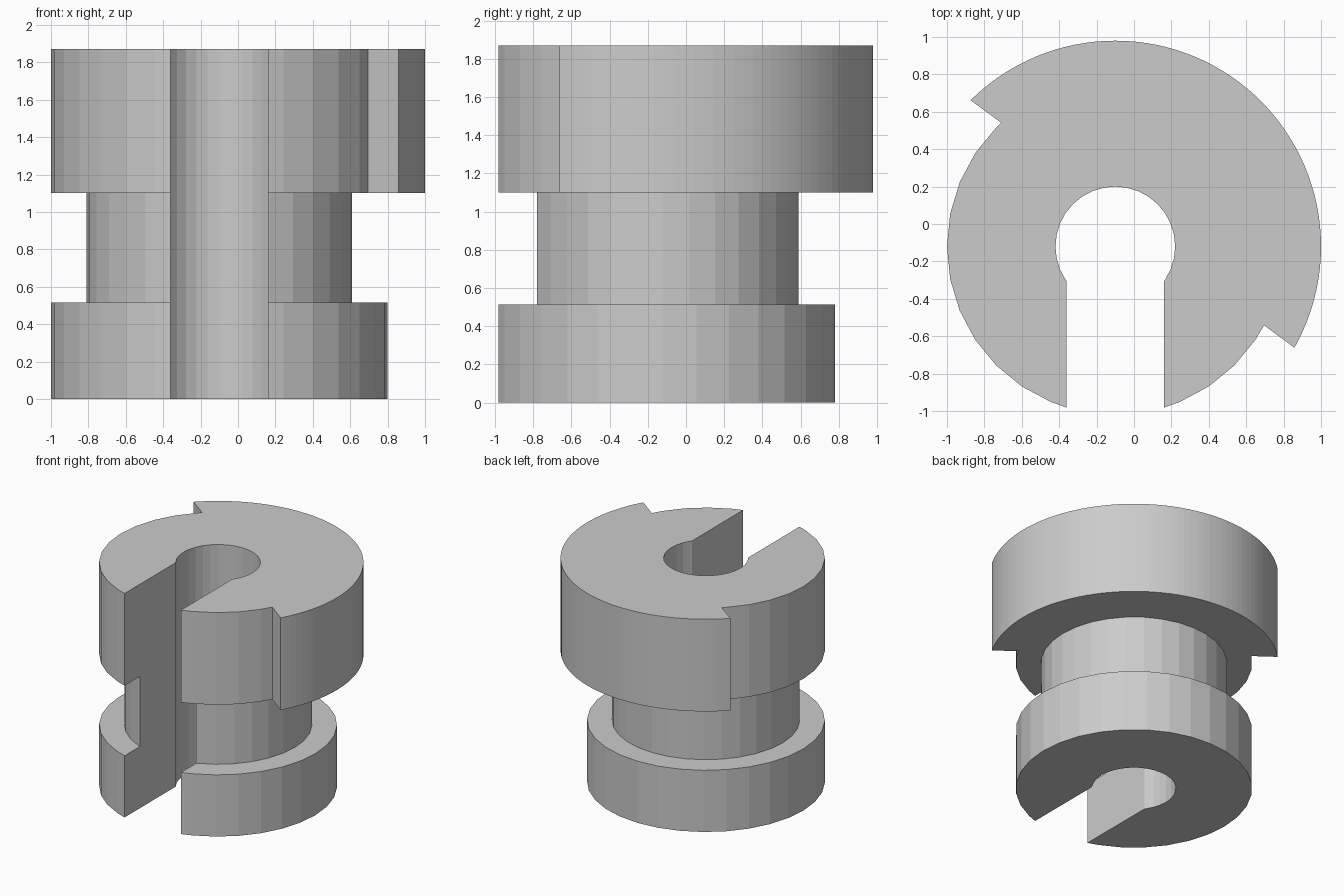
import bpy, bmesh
from math import asin, ceil, cos, degrees, radians, sin

if "Cube" in bpy.data.objects:
    bpy.data.objects.remove(bpy.data.objects["Cube"])

CX, CY = -0.1, -0.12          # shared axis of all round parts
SLOT = 0.26                   # half width of the front slot
Z0, Z1, Z2, Z3 = 0.0, 0.515, 1.1, 1.87


def arc(r, a0, a1, sides):
    """Points from a0 to a1 degrees, snapped to a regular polygon in between."""
    step = 360 / sides
    angles = [a0]
    k = ceil((a0 + 0.3) / step)
    while k * step < a1 - 0.3:
        angles.append(k * step)
        k += 1
    angles.append(a1)
    return [(CX + r * cos(radians(a)), CY + r * sin(radians(a))) for a in angles]


def slot_ends(r):
    d = degrees(asin(SLOT / r))
    return -90 + d, 270 - d


bm = bmesh.new()


def ring(points, z):
    return [bm.verts.new((x, y, z)) for x, y in points]


def wall(lower, upper):
    for i in range(len(lower) - 1):
        bm.faces.new((lower[i], lower[i + 1], upper[i + 1], upper[i]))


def cap(outer, inner):
    bm.faces.new(outer + inner[::-1])


# Outlines, each open at the slot
hole = arc(0.32, *slot_ends(0.32), 32)
flange = arc(0.9, *slot_ends(0.9), 32)
neck = arc(0.71, *slot_ends(0.71), 32)
start, end = slot_ends(0.9)
head = (arc(0.9, start, -27.9, 32) + arc(1.1, -29.5, 134.7, 128)
        + arc(0.9, 132.7, end, 32))

h0, h3 = ring(hole, Z0), ring(hole, Z3)
f0, f1 = ring(flange, Z0), ring(flange, Z1)
n1, n2 = ring(neck, Z1), ring(neck, Z2)
t2, t3 = ring(head, Z2), ring(head, Z3)

# Bore, lower flange, neck and stepped head walls
for lower, upper in ((h0, h3), (f0, f1), (n1, n2), (t2, t3)):
    wall(lower, upper)

# Bottom, shoulders and top
for outer, inner in ((f0, h0), (f1, n1), (t2, n2), (t3, h3)):
    cap(outer, inner)

# Two flat slot sides
for i in (0, -1):
    bm.faces.new([r[i] for r in (h0, f0, f1, n1, n2, t2, t3, h3)])

bmesh.ops.recalc_face_normals(bm, faces=bm.faces)
mesh = bpy.data.meshes.new("slotted_collar")
bm.to_mesh(mesh)
bm.free()
bpy.context.collection.objects.link(bpy.data.objects.new("slotted_collar", mesh))
